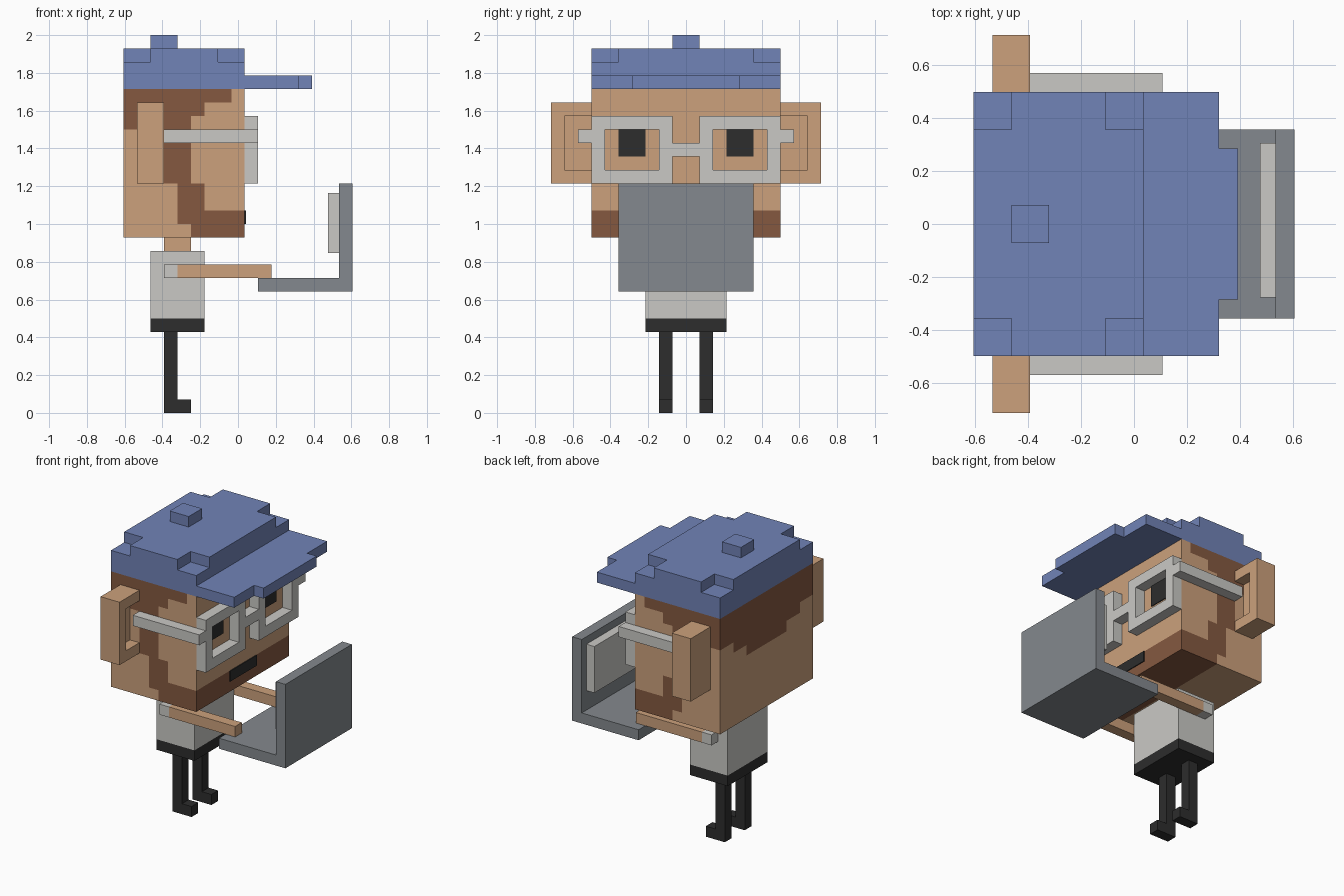
import bpy, bmesh

if "Cube" in bpy.data.objects:
    bpy.data.objects.remove(bpy.data.objects["Cube"])

U = 2 / 28            # one block of the model
X0 = 8.5              # block columns run 0..17 in x, 0 at the back


def material(name, rgb):
    lin = [((c / 255 + 0.055) / 1.055) ** 2.4 for c in rgb]
    m = bpy.data.materials.new(name)
    m.diffuse_color = (*lin, 1)
    m.use_nodes = True
    m.node_tree.nodes["Principled BSDF"].inputs["Base Color"].default_value = m.diffuse_color
    return m


SKIN = material("skin tan", (204, 161, 124))
HAIR = material("hair brown", (133, 89, 64))
BLUE = material("cap blue", (113, 131, 183))
LIGHT = material("light grey", (202, 201, 197))
GREY = material("computer grey", (132, 137, 142))
BLACK = material("black", (45, 45, 45))


def finish(name, bm, mats):
    me = bpy.data.meshes.new(name)
    bm.to_mesh(me)
    bm.free()
    for m in mats:
        me.materials.append(m)
    ob = bpy.data.objects.new(name, me)
    bpy.context.collection.objects.link(ob)
    return ob


def cells(boxes):
    return {(x, y, z) for a, b, c, d, e, f in boxes
            for x in range(a, b) for y in range(c, d) for z in range(e, f)}


def blocks(name, mats, boxes, cut=(), rule=None):
    """Outer skin of a union of block boxes (x0,x1,y0,y1,z0,z1), minus cut."""
    solid = cells(boxes) - cells(cut)
    bm = bmesh.new()
    verts = {}

    def vert(p):
        if p not in verts:
            verts[p] = bm.verts.new(((p[0] - X0) * U, p[1] * U, p[2] * U))
        return verts[p]

    for cell in sorted(solid):
        for axis in range(3):
            for side in (0, 1):
                near = list(cell)
                near[axis] += 2 * side - 1
                if tuple(near) in solid:
                    continue
                j, k = (axis + 1) % 3, (axis + 2) % 3
                quad = []
                for dj, dk in ((0, 0), (1, 0), (1, 1), (0, 1)):
                    p = list(cell)
                    p[axis] += side
                    p[j] += dj
                    p[k] += dk
                    quad.append(vert(tuple(p)))
                face = bm.faces.new(quad if side else quad[::-1])
                if rule:
                    face.material_index = rule(cell, axis, side)
    bmesh.ops.dissolve_limit(bm, angle_limit=0.01, verts=bm.verts[:],
                             edges=bm.edges[:], delimit={'MATERIAL'})
    return finish(name, bm, mats)


def plate(name, mat, x0, x1, y0, y1, z0, z1):
    """Plain box in world units."""
    bm = bmesh.new()
    bmesh.ops.create_cube(bm, size=1)
    for v in bm.verts:
        v.co = (x1 if v.co.x > 0 else x0, y1 if v.co.y > 0 else y0,
                z1 if v.co.z > 0 else z0)
    return finish(name, bm, [mat])


# Head: hair and beard are coloured faces, listed per row on the sides
SIDE_HAIR = {23: (0, 8), 22: (0, 6), 21: (0, 5), 20: (3, 5), 19: (3, 5),
             18: (3, 5), 17: (3, 5), 16: (4, 6), 15: (4, 6), 14: (4, 9),
             13: (5, 9)}


def head_colour(cell, axis, side):
    x, y, z = cell
    if axis == 0 and side:                      # face: beard band
        return int(z < 15)
    if axis == 0:                               # back: stepped hairline
        off = abs(y + 0.5)
        return int(z >= (21 if off > 5 else 20 if off > 3 else 19))
    if axis == 1:
        a, b = SIDE_HAIR[z]
        return int(a <= x < b)
    return int(x >= 5 or side)                  # underside of the beard


blocks("head", [SKIN, HAIR], [(0, 9, -7, 7, 13, 24)], rule=head_colour)

# Cap with clipped upper corners, brim and button
blocks("cap", [BLUE], [(0, 9, -7, 7, 24, 26), (2, 7, -7, 7, 26, 27),
                       (0, 9, -5, 5, 26, 27), (9, 13, -7, 7, 24, 25),
                       (13, 14, -4, 4, 24, 25), (2, 4, -1, 1, 27, 28)])


def span(s, a, b):
    """Mirror a y range to side s."""
    return (a, b) if s > 0 else (-b, -a)


# Glasses: two open frames, bridge and temples
blocks("glasses", [LIGHT],
       [(9, 10, -1, 1, 19, 20)]
       + [(9, 10, *span(s, 1, 7), 17, 22) for s in (-1, 1)]
       + [(3, 10, *span(s, 7, 8), 20, 21) for s in (-1, 1)],
       cut=[(9, 10, *span(s, 2, 6), 18, 21) for s in (-1, 1)])

# Paired parts
FACE = 0.5 * U
for s, label in ((-1, "right"), (1, "left")):
    blocks(label + "_ear", [SKIN], [(1, 3, *span(s, 7, 10), 17, 23)],
           cut=[(2, 3, *span(s, 7, 9), 18, 22)])
    e0, e1 = span(s, 3, 5)
    plate(label + "_eye", BLACK, FACE, FACE + 0.006,
          e0 * U, e1 * U, 19 * U, 21 * U)
    blocks(label + "_arm", [SKIN, LIGHT], [(3, 11, *span(s, 3, 4), 10, 11)],
           rule=lambda c, axis, side: int(c[0] < 4))
    leg = span(s, 1, 2)
    blocks(label + "_leg", [BLACK], [(3, 4, *leg, 0, 6), (3, 5, *leg, 0, 1)])

plate("mouth", BLACK, FACE, FACE + 0.006, -2 * U, 2 * U, 14 * U, 15 * U)

# Body
blocks("neck", [SKIN], [(3, 5, -1, 1, 12, 13)])
blocks("torso", [LIGHT, BLACK], [(2, 6, -3, 3, 6, 12)],
       rule=lambda c, axis, side: int(c[2] < 7))

# Open portable computer held on the arms
blocks("computer", [GREY], [(10, 17, -5, 5, 9, 10), (16, 17, -5, 5, 9, 17)])
plate("computer_screen", LIGHT, 0.476, 7.5 * U, -0.278, 0.306, 0.847, 1.163)
